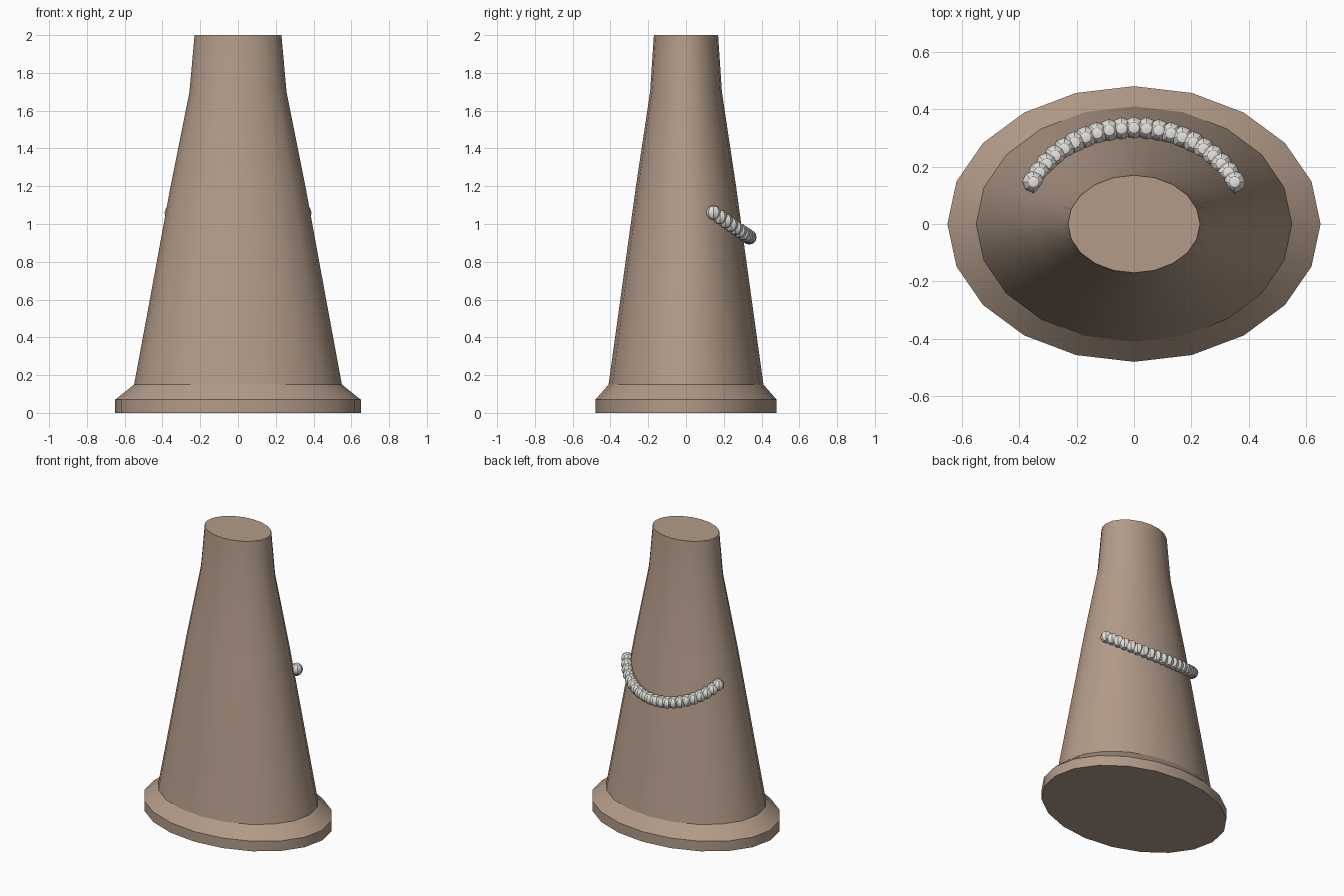
import bpy, bmesh, math
from mathutils import Matrix

if "Cube" in bpy.data.objects:
    bpy.data.objects.remove(bpy.data.objects["Cube"])


def material(name, rgb):
    m = bpy.data.materials.new(name)
    m.diffuse_color = (*rgb, 1)
    m.use_nodes = True
    m.node_tree.nodes["Principled BSDF"].inputs["Base Color"].default_value = m.diffuse_color
    return m


def finish(bm, name, mat):
    bmesh.ops.recalc_face_normals(bm, faces=bm.faces)
    me = bpy.data.meshes.new(name)
    bm.to_mesh(me)
    bm.free()
    me.materials.append(mat)
    ob = bpy.data.objects.new(name, me)
    bpy.context.collection.objects.link(ob)
    bpy.ops.object.select_all(action='DESELECT')
    ob.select_set(True)
    bpy.context.view_layer.objects.active = ob
    bpy.ops.object.shade_smooth_by_angle(angle=math.radians(30))
    return ob


def loft(name, sections, mat, sides=20):
    """Closed elliptical loft through (z, x radius, y radius) sections."""
    bm = bmesh.new()
    rings = []
    for z, rx, ry in sections:
        angles = [2 * math.pi * i / sides for i in range(sides)]
        rings.append([bm.verts.new((rx * math.cos(a), ry * math.sin(a), z)) for a in angles])
    for lo, hi in zip(rings, rings[1:]):
        for i in range(sides):
            j = (i + 1) % sides
            bm.faces.new((lo[i], lo[j], hi[j], hi[i]))
    bm.faces.new(rings[0][::-1])
    bm.faces.new(rings[-1])
    return finish(bm, name, mat)


brown = material("brown", (0.45, 0.33, 0.25))
pearl = material("pearl", (0.78, 0.77, 0.73))

# Flared foot and tapered body in one closed shell
loft("tapered_stand", [(0, .65, .48), (.07, .65, .48), (.15, .55, .41), (.62, .463, .345),
                       (1.2, .357, .265), (1.7, .257, .19), (2, .23, .17)], brown)

# String of beads draped round the back, sagging in the middle
bm = bmesh.new()
count = 21
for i in range(count):
    t = math.radians(26 + 128 * i / (count - 1))
    x, y = .39 * math.cos(t), .335 * math.sin(t)
    z = 1.06 - .13 * (y - .147) / .188
    bmesh.ops.create_uvsphere(bm, u_segments=8, v_segments=6, radius=.039,
                              matrix=Matrix.Translation((x, y, z)))
finish(bm, "bead_string", pearl)
